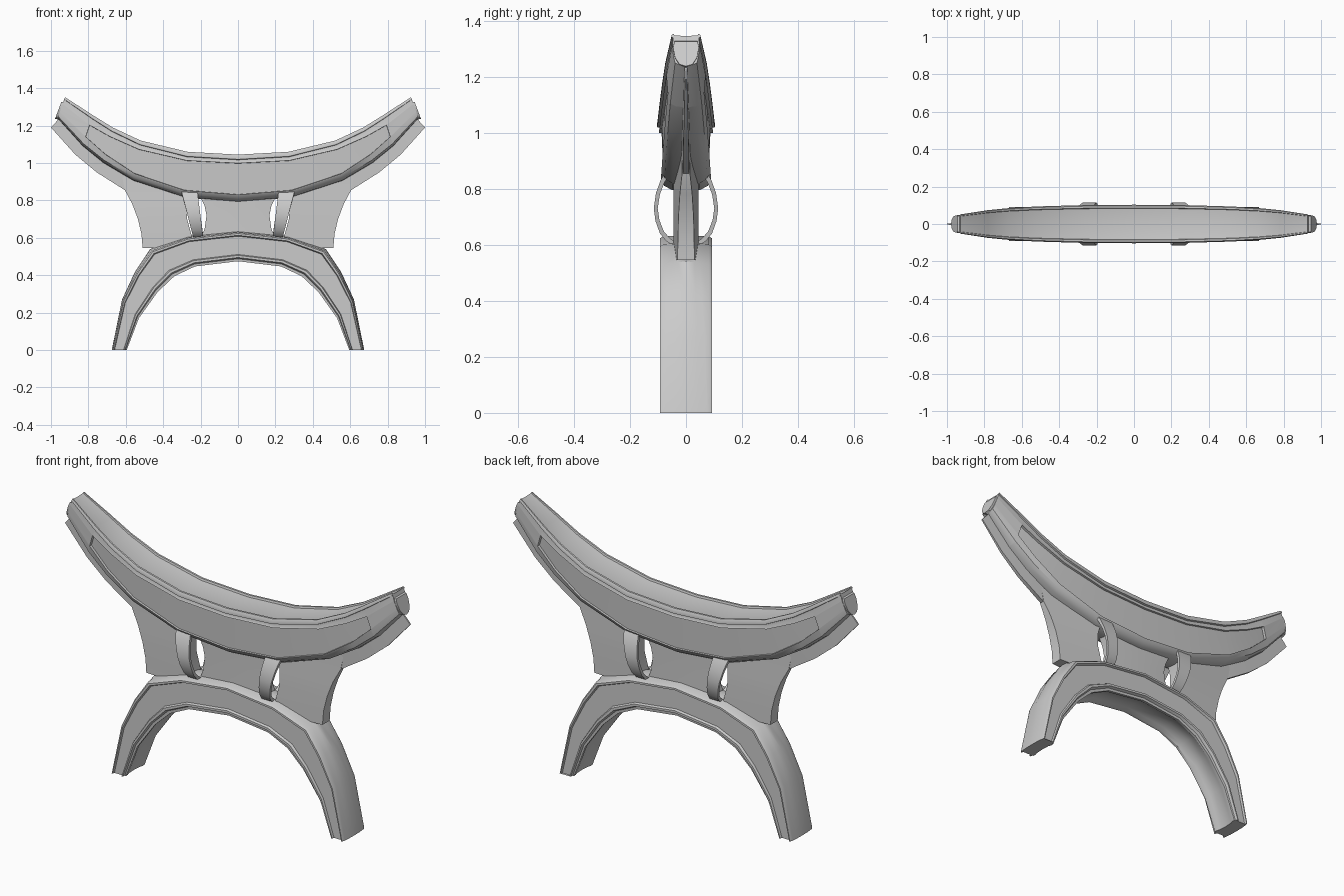
import bpy, bmesh

if "Cube" in bpy.data.objects:
    bpy.data.objects.remove(bpy.data.objects["Cube"])


def loft(name, rings, smooth=35):
    """Skin a list of equal-length closed rings and cap both ends."""
    bm = bmesh.new()
    vs = [[bm.verts.new(p) for p in r] for r in rings]
    n = len(rings[0])
    for a, b in zip(vs, vs[1:]):
        for i in range(n):
            j = (i + 1) % n
            bm.faces.new((a[i], a[j], b[j], b[i]))
    caps = [bm.faces.new(vs[0]), bm.faces.new(vs[-1])]
    bmesh.ops.triangulate(bm, faces=caps)
    bmesh.ops.recalc_face_normals(bm, faces=bm.faces)
    me = bpy.data.meshes.new(name)
    bm.to_mesh(me)
    bm.free()
    ob = bpy.data.objects.new(name, me)
    bpy.context.collection.objects.link(ob)
    bpy.ops.object.select_all(action='DESELECT')
    bpy.context.view_layer.objects.active = ob
    ob.select_set(True)
    bpy.ops.object.shade_smooth_by_angle(angle=smooth * 3.14159 / 180)
    return ob


def ring(top, bot, half):
    """Closed ring from half section (y, t), t running from top to bottom."""
    full = half + [(-y, t) for y, t in reversed(half) if y > 1e-6]
    return [(top[0] + (bot[0] - top[0]) * t, y,
             top[1] + (bot[1] - top[1]) * t) for y, t in full]


def mirror_rings(rings, centre):
    neg = [[(-x, y, z) for x, y, z in r] for r in reversed(rings)]
    return neg + (rings[1:] if centre else rings)


# Upper curved beam: lip, groove, recessed side panel, rounded underside
def beam_half(w, t1, t2, d):
    s = [(0, .06), (.5, .055), (.83, .04), (.86, 0), (.97, 0), (1.03, .05),
         (1.03, .1), (.92, .11), (.92, .15), (.97, t1), (.97 - d, t1 + .005),
         (.9 - d, t2 - .005), (.9, t2), (.78, .92), (.5, .98), (0, 1)]
    return [(y * w, t) for y, t in s]


beam = [((0, 1.045), (0, .79), .1, .18, .84, .1),
        ((.27, 1.06), (.29, .815), .098, .19, .84, .1),
        ((.52, 1.12), (.56, .905), .091, .22, .82, .12),
        ((.67, 1.19), (.72, 1.0), .082, .26, .76, .15),
        ((.775, 1.255), (.83, 1.09), .072, .32, .7, .2),
        ((.776, 1.256), (.831, 1.091), .072, .32, .7, 0),
        ((.925, 1.352), (.965, 1.24), .05, .32, .7, 0)]
rings = [ring(a, b, beam_half(*k)) for a, b, *k in beam]
loft("upper_beam", mirror_rings(rings, True))

# Rounded ends of the beam
for s, side in ((1, "right"), (-1, "left")):
    ends = [((.91, 1.33), (.955, 1.23), .047), ((.945, 1.325), (.978, 1.237), .046)]
    half = [(0, 0), (.9, 0), (1, .25), (.85, .65), (.5, .92), (0, 1)]
    r = [ring((s * a[0], a[1]), (s * b[0], b[1]), [(y * w, t) for y, t in half])
         for a, b, w in ends]
    loft(side + "_beam_end", r)

# Lower arch with raised rims and a crowned outer face
arch = [((0, .64), (0, .475), .046), ((.27, .61), (.23, .447), .047),
        ((.47, .54), (.34, .395), .05), ((.55, .42), (.43, .31), .057),
        ((.62, .27), (.53, .17), .066), ((.675, 0), (.595, 0), .076)]


def arch_half(c):
    return [(0, 0), (c * .6, .01), (c, .05), (.082, .06), (.092, .1),
            (.092, .16), (.08, .19), (.08, .78), (.092, .81), (.092, .88),
            (.078, .92), (.076, 1), (.062, 1), (.045, .93), (0, .9)]


loft("lower_arch", mirror_rings([ring(a, b, arch_half(c)) for a, b, c in arch], True))

# Central column between the two openings
loft("centre_column", [[(-x, -.035, z), (0, -.042, z), (x, -.035, z),
                        (x, .035, z), (0, .042, z), (-x, .035, z)]
                       for z, x in ((.59, .2), (.65, .178), (.72, .168),
                                    (.77, .178), (.84, .212))])

wing = [(.545, .24, .51, .03), (.62, .25, .516, .029), (.7, .272, .535, .027),
        (.78, .272, .565, .022), (.855, .25, .605, .014), (.93, .22, .62, .013)]
flange = [((.5, .95), (.58, .85)), ((.6, .98), (.605, .855)),
          ((.73, 1.06), (.755, .95)), ((.84, 1.15), (.87, 1.045)),
          ((.945, 1.25), (1.0, 1.19))]
band = [(.07, .865), (.09, .832), (.107, .785), (.115, .73),
        (.109, .685), (.093, .64), (.07, .612), (.05, .60)]

for s, side in ((1, "right"), (-1, "left")):
    # Web wing joining beam and arch
    loft(side + "_web", [[(s * a, -.044, z), (s * b, -h, z), (s * b, h, z), (s * a, .044, z)]
                         for z, a, b, h in wing])
    # Thin fin following the underside of the beam
    loft(side + "_fin", [[(s * t[0], -h, t[1]), (s * b[0], -h * .7, b[1]),
                          (s * b[0], h * .7, b[1]), (s * t[0], h, t[1])]
                         for (t, b), h in zip(flange, (.016, .016, .014, .01, .005))])
    # Bowed straps on the front and back
    for f, face in ((-1, "front"), (1, "back")):
        r = []
        for y, z in band:
            k = (.84 - z) / .22
            c, w = .258 - .042 * k, .042 - .014 * k
            yi, zi = y - .014, z + (.73 - z) * .08
            r.append([(s * (c - w), f * y, z), (s * (c + w), f * y, z),
                      (s * (c + w), f * yi, zi), (s * (c - w), f * yi, zi)])
        loft(f"{side}_{face}_strap", r)
